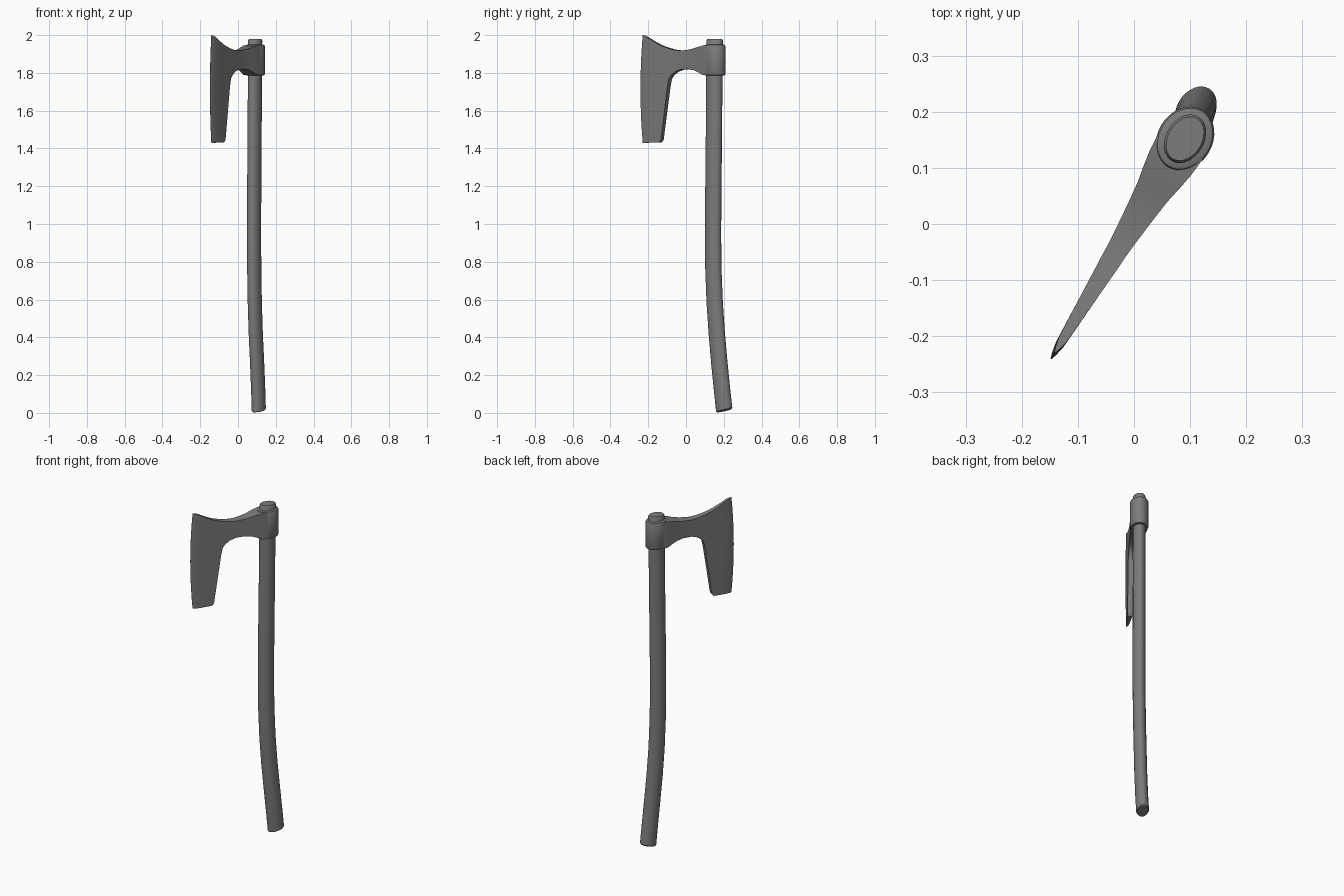
import bpy, math
from mathutils import Vector

cube = bpy.data.objects.get("Cube")
if cube:
    bpy.data.objects.remove(cube, do_unlink=True)

# The whole axe is turned about z: FWD points to the cutting edge, SIDE across it
EYE = Vector((0.091, 0.152, 0))
FWD = Vector((-0.52, -0.854, 0))
SIDE = Vector((0.854, -0.52, 0))
SEGMENTS = 32

grey = bpy.data.materials.new("dark_grey")
grey.use_nodes = True
colour = (0.2, 0.2, 0.2, 1)
grey.diffuse_color = colour
grey.node_tree.nodes["Principled BSDF"].inputs["Base Color"].default_value = colour


def make(name, verts, faces):
    mesh = bpy.data.meshes.new(name)
    mesh.from_pydata(verts, [], faces)
    mesh.materials.append(grey)
    obj = bpy.data.objects.new(name, mesh)
    bpy.context.collection.objects.link(obj)
    bpy.ops.object.select_all(action="DESELECT")
    obj.select_set(True)
    bpy.context.view_layer.objects.active = obj
    bpy.ops.object.mode_set(mode="EDIT")
    bpy.ops.mesh.select_all(action="SELECT")
    bpy.ops.mesh.normals_make_consistent(inside=False)
    bpy.ops.object.mode_set(mode="OBJECT")
    bpy.ops.object.shade_smooth_by_angle(angle=math.radians(30))
    return obj


def loft(name, rings):
    """Capped tube of ellipses: (centre, half length, half width, tilt)."""
    verts, faces = [], []
    for centre, a, b, tilt in rings:
        for i in range(SEGMENTS):
            t = math.tau * i / SEGMENTS
            u = a * math.cos(t)
            verts.append(centre + FWD * u + SIDE * b * math.sin(t)
                         + Vector((0, 0, -tilt * u)))
    for r in range(len(rings) - 1):
        for i in range(SEGMENTS):
            j = (i + 1) % SEGMENTS
            p, q = r * SEGMENTS, (r + 1) * SEGMENTS
            faces.append((p + i, p + j, q + j, q + i))
    last = (len(rings) - 1) * SEGMENTS
    faces += [tuple(range(SEGMENTS)), tuple(range(last, last + SEGMENTS))]
    return make(name, verts, faces)


# Curved wooden handle: x, y, z of the centre line, and tilt of the section
path = [(0.110, 0.202, 0.018, 0.22), (0.107, 0.191, 0.12, 0.16),
        (0.101, 0.176, 0.27, 0.12), (0.094, 0.163, 0.42, 0.1),
        (0.089, 0.152, 0.58, 0.06), (0.086, 0.145, 0.76, 0.03),
        (0.085, 0.143, 0.95, 0), (0.086, 0.145, 1.2, 0),
        (0.088, 0.148, 1.5, 0), (0.090, 0.150, 1.8, 0),
        (0.091, 0.152, 1.972, 0)]
rings = [(Vector(p[:3]), 0.046, 0.034, p[3]) for p in path]
bottom, top = rings[0], rings[-1]
rings.insert(0, (bottom[0] - Vector((0, 0, 0.006)), 0.042, 0.03, bottom[3]))
rings.append((top[0] + Vector((0, 0, 0.007)), 0.042, 0.03, 0))
loft("handle", rings)

# Socket collar around the handle, with rounded rims
profile = [(0.010, 1.786), (0.003, 1.788), (0, 1.794),
           (0, 1.940), (0.003, 1.947), (0.010, 1.950)]
loft("collar", [(EYE + Vector((0, 0, z)), 0.06 - inset, 0.049 - inset, 0)
                for inset, z in profile])

# Bearded blade: reach from the eye, bottom z, top z, half thickness
columns = [(0.015, 1.788, 1.947, 0.046), (0.05, 1.789, 1.944, 0.043),
           (0.08, 1.803, 1.938, 0.038), (0.11, 1.814, 1.930, 0.032),
           (0.15, 1.820, 1.922, 0.027), (0.20, 1.818, 1.918, 0.022),
           (0.235, 1.806, 1.921, 0.019), (0.26, 1.788, 1.925, 0.018),
           (0.275, 1.768, 1.929, 0.017), (0.284, 1.725, 1.931, 0.0165),
           (0.325, 1.445, 1.944, 0.014), (0.335, 1.433, 1.948, 0.0135),
           (0.38, 1.431, 1.968, 0.011), (0.43, 1.430, 1.992, 0.008),
           (0.45, 1.430, 1.998, 0.004), (0.46, 1.430, 2.000, 0.0006)]
ROWS = 10
verts, faces = [], []
for side in (-1, 1):
    for u, low, high, half in columns:
        for r in range(ROWS + 1):
            t = r / ROWS
            # bow the cutting edge
            back = 0.014 * (2 * t - 1) ** 2 * max(0, (u - 0.35) / 0.11)
            point = EYE + FWD * (u - back) + SIDE * half * side
            point.z = low + (high - low) * t
            verts.append(point)
n, count = ROWS + 1, len(verts) // 2
for c in range(len(columns) - 1):
    for r in range(ROWS):
        k = c * n + r
        quad = (k, k + 1, k + n + 1, k + n)
        faces += [quad, tuple(i + count for i in quad)]
# Close the rim between the two sides
last = (len(columns) - 1) * n
rim = [c * n for c in range(len(columns))]
rim += [last + r for r in range(1, n)]
rim += [c * n + ROWS for c in reversed(range(len(columns) - 1))]
rim += list(reversed(range(1, ROWS)))
for i, a in enumerate(rim):
    b = rim[(i + 1) % len(rim)]
    faces.append((a, b, b + count, a + count))
make("blade", verts, faces)
